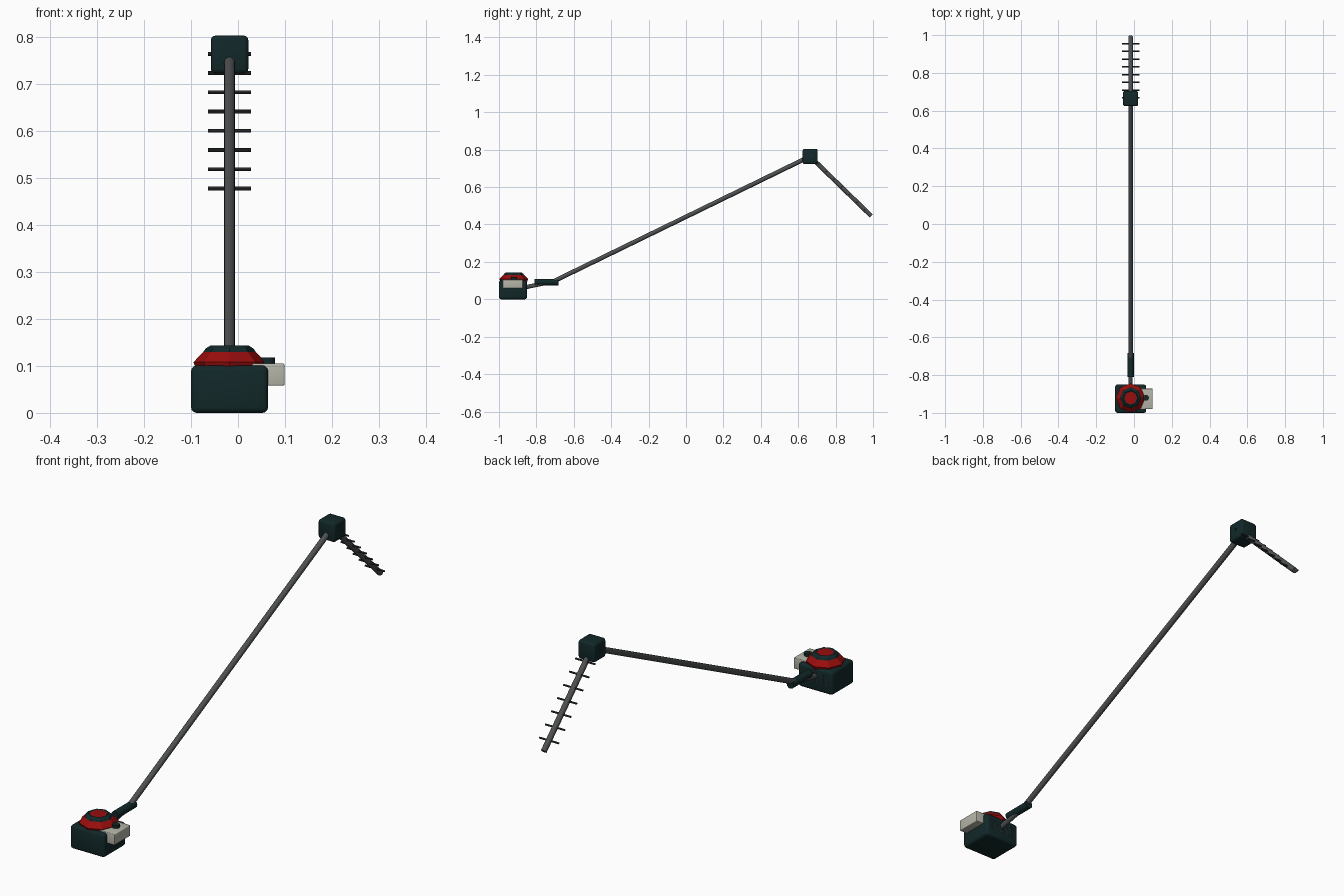
import bpy, bmesh, math
from mathutils import Vector

if "Cube" in bpy.data.objects:
    bpy.data.objects.remove(bpy.data.objects["Cube"])

CX = -0.018  # centre line of the tool


def mat(name, c):
    m = bpy.data.materials.new(name)
    m.diffuse_color = (*c, 1)
    m.use_nodes = True
    m.node_tree.nodes["Principled BSDF"].inputs["Base Color"].default_value = m.diffuse_color
    return m


DARK = mat("dark green plastic", (0.006, 0.021, 0.022))
RED = mat("red plastic", (0.32, 0.004, 0.004))
GREY = mat("grey metal", (0.075, 0.08, 0.083))
TEETH = mat("dark metal", (0.03, 0.033, 0.035))
CREAM = mat("pale tank", (0.46, 0.46, 0.39))


def finish(name, bm, *mats):
    bmesh.ops.recalc_face_normals(bm, faces=bm.faces)
    me = bpy.data.meshes.new(name)
    bm.to_mesh(me)
    bm.free()
    ob = bpy.data.objects.new(name, me)
    bpy.context.collection.objects.link(ob)
    for m in mats:
        me.materials.append(m)
    return ob


def smooth(ob):
    bpy.ops.object.select_all(action='DESELECT')
    ob.select_set(True)
    bpy.context.view_layer.objects.active = ob
    bpy.ops.object.shade_smooth_by_angle(angle=math.radians(40))


def box(name, lo, hi, m, bevel=0):
    bm = bmesh.new()
    bmesh.ops.create_cube(bm, size=1)
    lo, hi = Vector(lo), Vector(hi)
    for v in bm.verts:
        v.co = (lo + hi) / 2 + v.co * (hi - lo)
    if bevel:
        bmesh.ops.bevel(bm, geom=bm.edges[:], offset=bevel, segments=3,
                        profile=0.5, affect='EDGES')
    ob = finish(name, bm, m)
    if bevel:
        smooth(ob)
    return ob


def rod(name, a, b, r, m, sides=12, r2=None):
    a, b = Vector(a), Vector(b)
    bm = bmesh.new()
    bmesh.ops.create_cone(bm, cap_ends=True, segments=sides, radius1=r,
                          radius2=r2 or r, depth=(b - a).length)
    q = (b - a).to_track_quat('Z', 'Y')
    for v in bm.verts:
        v.co = q @ v.co + (a + b) / 2
    ob = finish(name, bm, m)
    smooth(ob)
    return ob


# engine housing, with a grid of vent slots on its rear face
box("engine_housing", (-0.10, -1, 0), (0.064, -0.85, 0.101), DARK, 0.012)
for row in range(4):
    for col in range(8):
        x, z = CX - 0.053 + col * 0.015, 0.038 + row * 0.013
        box("vent_slot", (x - 0.004, -0.852, z - 0.002),
            (x + 0.004, -0.849, z + 0.002), TEETH)

# starter cover: faceted dome with a dark ring and a red centre
prof = [(0.068, 0.085), (0.077, 0.108), (0.056, 0.130), (0.051, 0.137),
        (0.040, 0.144), (0.034, 0.141)]
N = 8
bm = bmesh.new()
rings = [[bm.verts.new((CX + r * math.cos(2 * math.pi * i / N),
                        -0.921 + r * math.sin(2 * math.pi * i / N), z))
          for i in range(N)] for r, z in prof]
for k in range(len(rings) - 1):
    for i in range(N):
        j = (i + 1) % N
        f = bm.faces.new((rings[k][i], rings[k][j], rings[k + 1][j], rings[k + 1][i]))
        f.material_index = 1 if k >= 2 else 0
bm.faces.new(rings[-1])
bm.faces.new(rings[0][::-1])
finish("starter_cover", bm, RED, DARK)

# fuel tank and cap
box("fuel_tank", (0.03, -0.98, 0.058), (0.099, -0.872, 0.105), CREAM, 0.003)
rod("tank_cap", (0.064, -0.92, 0.10), (0.064, -0.92, 0.118), 0.015, DARK)

# pole, with the grip at its bend
bend, tip = (CX, -0.71, 0.095), (CX, 0.663, 0.764)
rod("lower_shaft", (CX, -0.88, 0.06), bend, 0.011, GREY)
rod("long_shaft", bend, tip, 0.012, GREY)
rod("grip", (CX, -0.81, 0.092), (CX, -0.682, 0.092), 0.017, DARK)

# gear head
box("gear_head", (CX - 0.04, 0.624, 0.723), (CX + 0.04, 0.704, 0.804), DARK, 0.01)

# cutter bar and its cross teeth
end = (CX, 0.991, 0.445)
rod("cutter_bar", tip, end, 0.012, GREY)
for i in range(8):
    y, z = 0.668 + i * 0.041, 0.765 - i * 0.041
    rod("cutter_tooth", (CX - 0.046, y, z), (CX + 0.046, y, z), 0.004, TEETH, 8)
